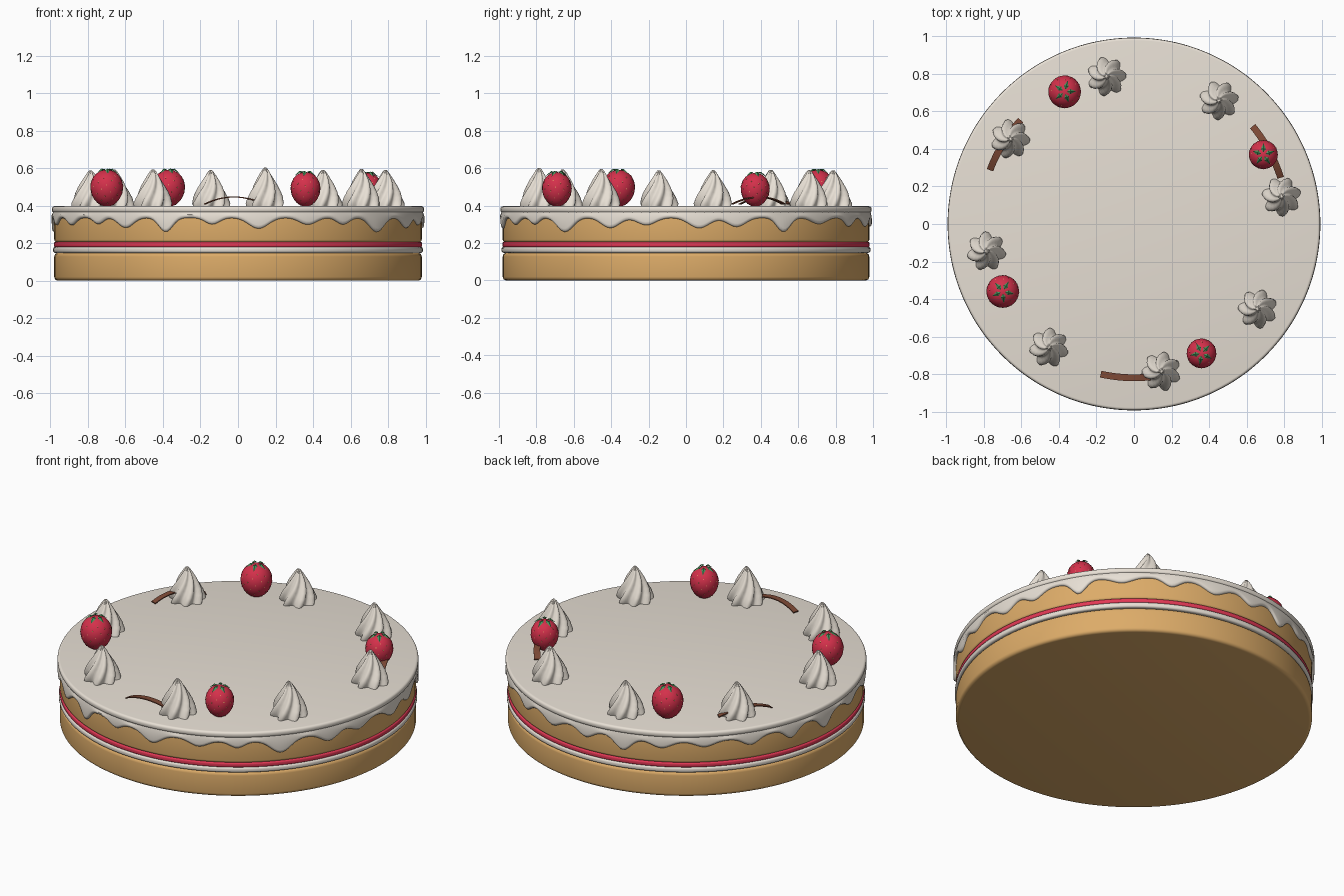
import bpy, bmesh, math, random
from mathutils import Vector, Matrix

if "Cube" in bpy.data.objects:
    bpy.data.objects.remove(bpy.data.objects["Cube"])

random.seed(4)
TAU = math.tau


def material(name, rgb):
    m = bpy.data.materials.new(name)
    m.diffuse_color = (*rgb, 1)
    m.use_nodes = True
    m.node_tree.nodes["Principled BSDF"].inputs["Base Color"].default_value = m.diffuse_color
    return m


SPONGE = material("sponge", (0.72, 0.41, 0.14))
CREAM = material("cream", (0.80, 0.74, 0.66))
JAM = material("jam", (0.76, 0.04, 0.09))
BERRY = material("strawberry_red", (0.66, 0.03, 0.07))
LEAF = material("leaf_green", (0.07, 0.30, 0.11))
SEED = material("seed_yellow", (0.80, 0.50, 0.16))
CHOC = material("chocolate", (0.20, 0.065, 0.035))


def finish(name, bm, mat, angle=40):
    bmesh.ops.recalc_face_normals(bm, faces=bm.faces)
    me = bpy.data.meshes.new(name)
    bm.to_mesh(me)
    bm.free()
    me.materials.append(mat)
    for p in me.polygons:
        p.use_smooth = True
    me.set_sharp_from_angle(angle=math.radians(angle))
    ob = bpy.data.objects.new(name, me)
    bpy.context.collection.objects.link(ob)
    return ob


def rings_mesh(rings, caps=True, closed=False):
    """Skin a list of rings of points."""
    bm = bmesh.new()
    vs = [[bm.verts.new(p) for p in r] for r in rings]
    n = len(vs[0])
    for k in range(len(vs) if closed else len(vs) - 1):
        a, b = vs[k], vs[(k + 1) % len(vs)]
        for i in range(n):
            j = (i + 1) % n
            bm.faces.new((a[i], a[j], b[j], b[i]))
    if caps and not closed:
        bm.faces.new(vs[0])
        bm.faces.new(vs[-1])
    return bm


def disc(name, r, z0, z1, bevel, mat, n=128):
    """Round layer with rounded rims."""
    prof = []
    for zc, a0 in ((z0 + bevel, -90), (z1 - bevel, 0)):
        for k in range(5):
            a = math.radians(a0 + k * 22.5)
            prof.append((r - bevel + bevel * math.cos(a), zc + bevel * math.sin(a)))
    rings = [[(p * math.cos(TAU * i / n), p * math.sin(TAU * i / n), z) for i in range(n)] for p, z in prof]
    return finish(name, rings_mesh(rings), mat)


# Cake layers
disc("bottom_sponge", 0.98, 0.0, 0.148, 0.02, SPONGE)
disc("cream_filling", 0.986, 0.148, 0.180, 0.012, CREAM)
disc("jam_filling", 0.982, 0.178, 0.206, 0.009, JAM)
disc("top_sponge", 0.98, 0.204, 0.368, 0.015, SPONGE)
disc("icing_top", 0.993, 0.362, 0.397, 0.014, CREAM)

# Icing drips: a skirt whose lower edge follows rounded drops
N, DRIPS = 400, 25
drops = []
for d in range(DRIPS):
    a = -90 - 22 + d * 360 / DRIPS + random.uniform(-2, 2)
    depth = 0.075 if d % 5 == 0 else random.uniform(0.03, 0.06)
    drops.append((math.radians(a), depth, math.radians(random.uniform(3.0, 4.6))))


def lower_edge(t):
    z = 0.335
    for a, depth, w in drops:
        x = (t - a + math.pi) % TAU - math.pi
        z -= depth * math.exp(-(abs(x) / w) ** 2.0)
    return z


sections = []
for i in range(N):
    t = TAU * i / N
    zb = lower_edge(t)
    sec = [(0.972, 0.368), (0.986, 0.368), (0.990, 0.355), (0.994, zb + 0.018),
           (0.992, zb + 0.006), (0.985, zb), (0.972, zb)]
    sections.append([(r * math.cos(t), r * math.sin(t), z) for r, z in sec])
finish("icing_drips", rings_mesh(sections, closed=True), CREAM, 60)

# Piped cream swirls
SWIRL = [(0.0, 0.088), (0.02, 0.090), (0.05, 0.082), (0.08, 0.071), (0.11, 0.057),
         (0.14, 0.042), (0.17, 0.026), (0.19, 0.015), (0.202, 0.006)]
for k in range(8):
    a = math.radians(10.5 + 45 * k)
    h = 1.03 if k == 6 else random.uniform(0.96, 1.0)
    cx, cy = 0.80 * math.cos(a), 0.80 * math.sin(a)
    rings = []
    for z, r in SWIRL:
        ring = []
        for i in range(70):
            t = TAU * i / 70
            rr = r * (1 + 0.17 * math.cos(7 * (t - z * 5.5 - a)))
            ring.append((cx + rr * math.cos(t), cy + rr * math.sin(t), 0.394 + z * h))
        rings.append(ring)
    finish(f"cream_swirl_{k + 1}", rings_mesh(rings), CREAM, 60)

# Strawberries with seeds and leaves
for k, (x, y, r, h) in enumerate([(0.69, 0.37, 0.077, 0.090), (-0.37, 0.705, 0.087, 0.098),
                                  (-0.70, -0.36, 0.087, 0.098), (0.36, -0.69, 0.079, 0.092)]):
    c = Vector((x, y, 0.395 + h))

    def surf(az, s, lift=1.0):
        """Point on the berry; s is the sine of latitude."""
        q = math.sqrt(max(0, 1 - s * s)) * r * lift * (1 + 0.06 * s)
        return c + Vector((q * math.cos(az), q * math.sin(az), h * s * lift))

    bm = bmesh.new()
    bmesh.ops.create_uvsphere(bm, u_segments=28, v_segments=18, radius=1)
    for v in bm.verts:
        v.co = surf(math.atan2(v.co.y, v.co.x), max(-1, min(1, v.co.z)))
    finish(f"strawberry_{k + 1}", bm, BERRY)

    bm = bmesh.new()
    for i in range(54):
        s = -0.9 + 1.6 * (i + 0.5) / 54
        p = surf(i * 2.39996, s)
        rot = (p - c).to_track_quat('Z', 'Y').to_matrix().to_4x4()
        bmesh.ops.create_icosphere(bm, subdivisions=1, radius=1, matrix=Matrix.Translation(p) @ rot
                                   @ Matrix.Diagonal((0.0025, 0.004, 0.002, 1)))
    finish(f"strawberry_seeds_{k + 1}", bm, SEED)

    bm = bmesh.new()
    for i in range(5):
        a = TAU * i / 5 + 0.3 + k
        d, side = Vector((math.cos(a), math.sin(a), 0)), Vector((-math.sin(a), math.cos(a), 0))
        top = c + Vector((0, 0, h))
        pts = [top + d * 0.012 + Vector((0, 0, 0.003)),
               top + d * 0.030 + side * 0.013 + Vector((0, 0, -0.001)),
               top + d * 0.062 + Vector((0, 0, -0.022)),
               top + d * 0.030 - side * 0.013 + Vector((0, 0, -0.001))]
        mid = top + d * 0.032 + Vector((0, 0, 0.006))
        low = bm.verts.new(mid - Vector((0, 0, 0.010)))
        mv, pv = bm.verts.new(mid), [bm.verts.new(p) for p in pts]
        for j in range(4):
            bm.faces.new((mv, pv[j], pv[(j + 1) % 4]))
            bm.faces.new((low, pv[(j + 1) % 4], pv[j]))
    finish(f"strawberry_leaves_{k + 1}", bm, LEAF, 30)

# Arched chocolate shavings
for k in range(3):
    mid = math.radians(28.5 + 120 * k)
    secs = []
    for i in range(17):
        u = i / 8 - 1
        t, z = mid + u * math.radians(11), 0.405 + 0.038 * (1 - u * u)
        secs.append([(q * math.cos(t), q * math.sin(t), z + dz)
                     for q, dz in ((0.802, 0), (0.838, 0), (0.838, 0.006), (0.802, 0.006))])
    finish(f"chocolate_shaving_{k + 1}", rings_mesh(secs), CHOC)
